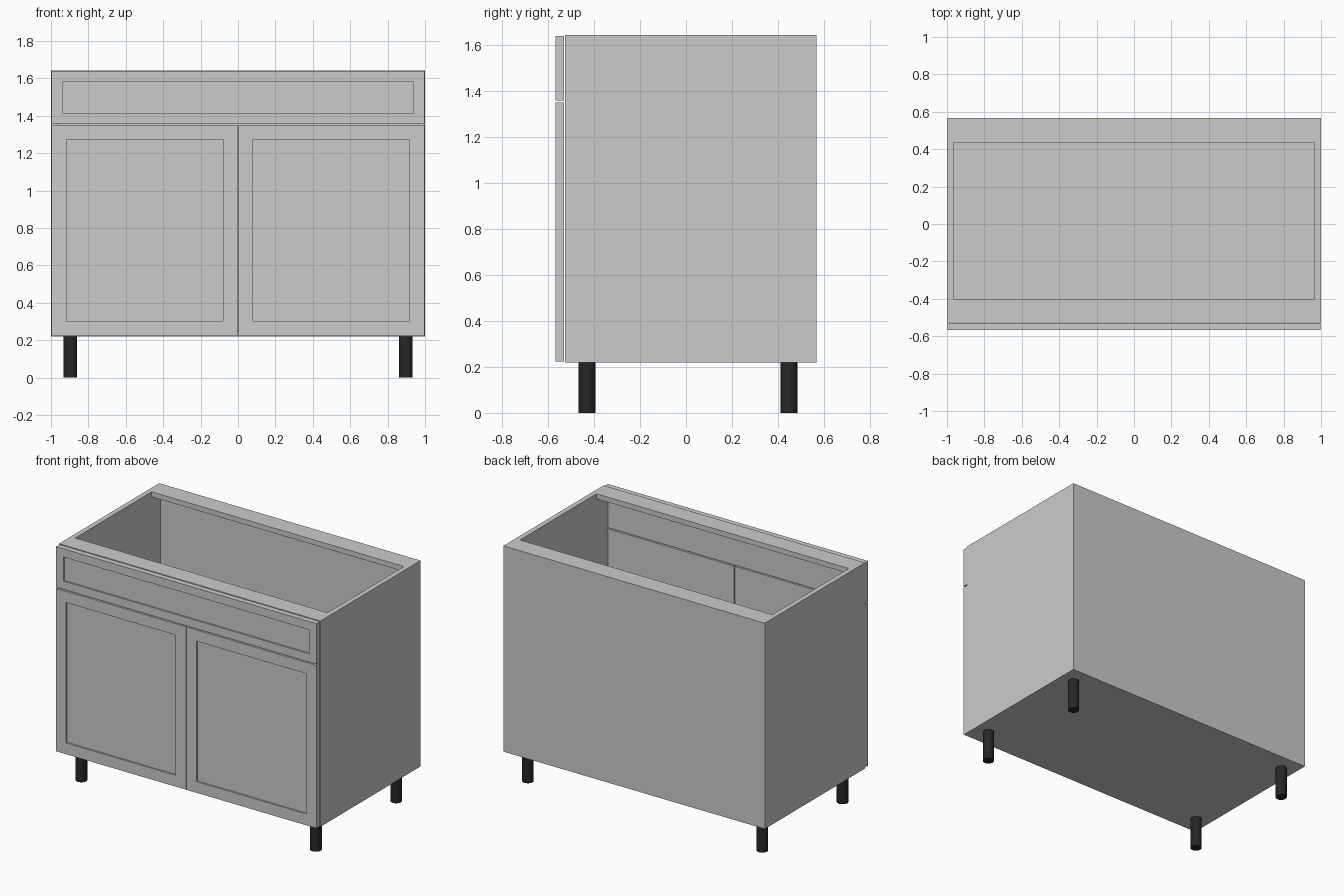
import bpy, bmesh
from mathutils import Vector

if "Cube" in bpy.data.objects:
    bpy.data.objects.remove(bpy.data.objects["Cube"])

T = 0.035                      # board thickness
FRONT, BACK = -0.527, 0.567    # carcass depth range
BOTTOM, TOP = 0.22, 1.643      # carcass height range


def finish(name, bm):
    mesh = bpy.data.meshes.new(name)
    bm.to_mesh(mesh)
    bm.free()
    obj = bpy.data.objects.new(name, mesh)
    bpy.context.collection.objects.link(obj)
    return obj


def box_bmesh(lo, hi):
    lo, hi = Vector(lo), Vector(hi)
    bm = bmesh.new()
    bmesh.ops.create_cube(bm, size=1)
    bmesh.ops.scale(bm, vec=hi - lo, verts=bm.verts)
    bmesh.ops.translate(bm, vec=(lo + hi) / 2, verts=bm.verts)
    return bm


def board(name, lo, hi):
    return finish(name, box_bmesh(lo, hi))


def shaker_front(name, x0, x1, z0, z1, frame):
    """Front board with a recessed centre panel."""
    bm = box_bmesh((x0, -0.567, z0), (x1, -0.530, z1))
    bm.normal_update()
    face = min(bm.faces, key=lambda f: f.calc_center_median().y)
    bmesh.ops.inset_region(bm, faces=[face], thickness=frame)
    bmesh.ops.translate(bm, vec=(0, 0.012, 0), verts=face.verts)
    # walls of the recess
    inner = list(face.verts)
    bmesh.ops.translate(bm, vec=(0, -0.012, 0), verts=inner)
    ext = bmesh.ops.extrude_discrete_faces(bm, faces=[face])["faces"][0]
    bmesh.ops.translate(bm, vec=(0, 0.012, 0), verts=ext.verts)
    return finish(name, bm)


# Carcass: open-topped box with two top rails
IN = 1 - T
for side, s in (("left", -1), ("right", 1)):
    x0, x1 = sorted((s * IN, s))
    board(side + "_side_panel", (x0, FRONT, BOTTOM), (x1, BACK, TOP))
board("bottom_panel", (-IN, FRONT, BOTTOM), (IN, BACK, BOTTOM + T))
board("back_panel", (-IN, BACK - T, BOTTOM + T), (IN, BACK, TOP - T))
board("back_top_rail", (-IN, 0.435, TOP - T), (IN, BACK, TOP))
board("front_top_rail", (-IN, FRONT, TOP - T), (IN, -0.40, TOP))

# Doors and drawer front
shaker_front("left_door", -0.996, -0.002, 0.224, 1.350, 0.110)
shaker_front("right_door", 0.002, 0.996, 0.224, 1.350, 0.110)
shaker_front("drawer_front", -0.996, 0.996, 1.358, 1.639, 0.081)

# Legs
black = bpy.data.materials.new("black_plastic")
black.diffuse_color = (0.02, 0.02, 0.02, 1)
black.use_nodes = True
black.node_tree.nodes["Principled BSDF"].inputs["Base Color"].default_value = black.diffuse_color
for row, y in (("front", -0.430), ("back", 0.447)):
    for side, s in (("left", -1), ("right", 1)):
        bpy.ops.mesh.primitive_cylinder_add(
            vertices=32, radius=0.037, depth=BOTTOM,
            location=(s * 0.897, y, BOTTOM / 2))
        leg = bpy.context.object
        leg.name = f"{row}_{side}_leg"
        leg.data.materials.append(black)
        bpy.ops.object.shade_smooth_by_angle()
